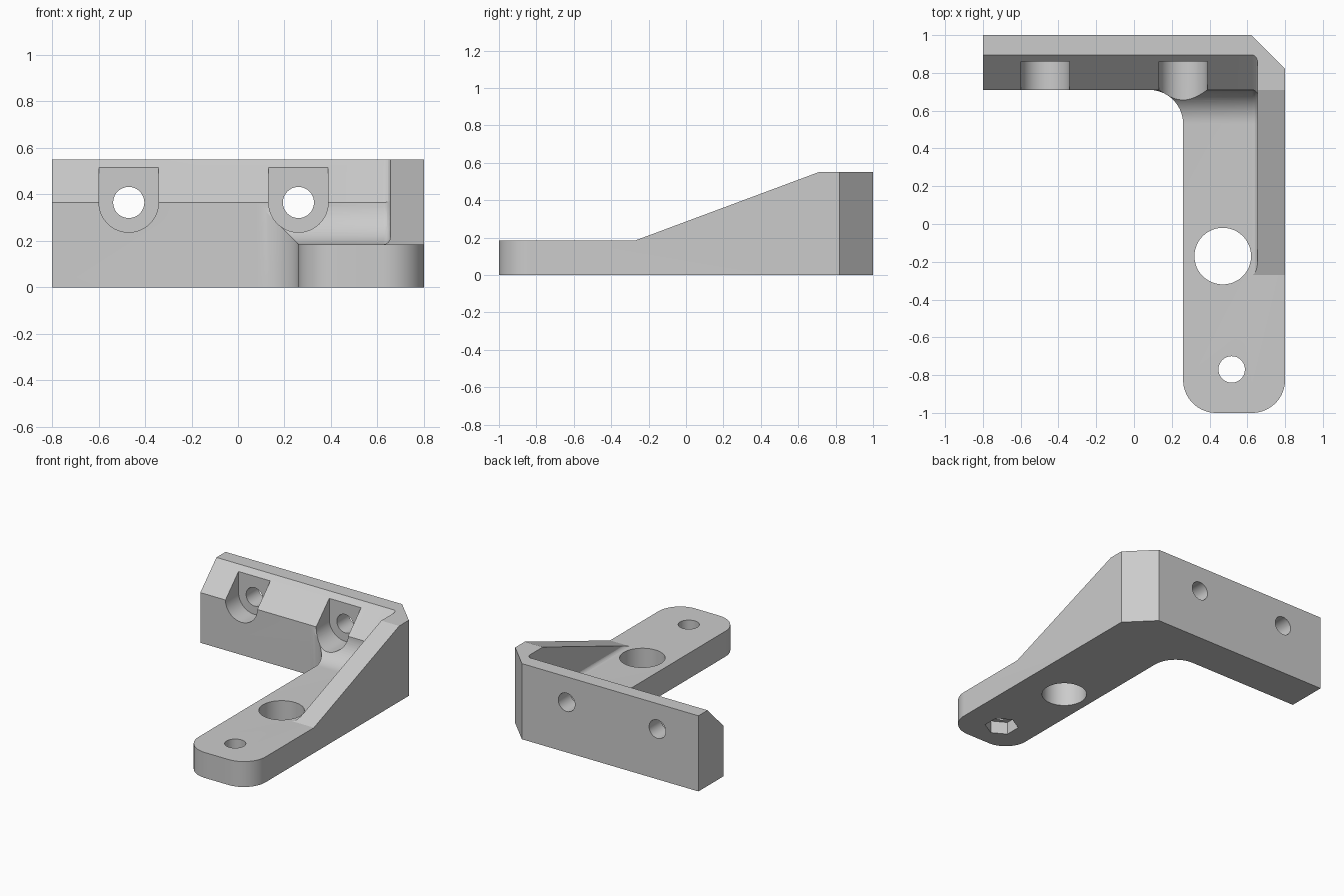
import bpy, bmesh, math
from mathutils import Vector

if "Cube" in bpy.data.objects:
    bpy.data.objects.remove(bpy.data.objects["Cube"])

HEIGHT, FLOOR, LEDGE = 0.55, 0.185, 0.365
FRONT_OF_BACK, INNER_X, FILLET = 0.71, 0.655, 0.18

grey = bpy.data.materials.new("plain grey")
grey.use_nodes = True
colour = (0.6, 0.6, 0.6, 1)
grey.diffuse_color = colour
grey.node_tree.nodes["Principled BSDF"].inputs["Base Color"].default_value = colour


def arc(cx, cy, r, start, end, steps=16):
    angles = [math.radians(start + (end - start) * i / steps) for i in range(steps + 1)]
    return [(cx + r * math.cos(a), cy + r * math.sin(a)) for a in angles]


def prism(name, points, axis, low, high, round_end=0):
    """Extrude a 2D outline along an axis, optionally rounding its high end."""
    place = {"x": lambda p, d: (d, *p), "y": lambda p, d: (p[0], d, p[1]),
             "z": lambda p, d: (*p, d)}[axis]
    bm = bmesh.new()
    face = bm.faces.new([bm.verts.new(place(p, low)) for p in points])
    ends = bmesh.ops.extrude_face_region(bm, geom=[face])["geom"]
    tops = [v for v in ends if isinstance(v, bmesh.types.BMVert)]
    bmesh.ops.translate(bm, verts=tops, vec=Vector(place((0, 0), high - low)))
    bmesh.ops.recalc_face_normals(bm, faces=bm.faces)
    if round_end:
        rim = [e for e in bm.edges if all(v in tops for v in e.verts)]
        bmesh.ops.bevel(bm, geom=rim, offset=round_end, segments=6,
                        profile=0.5, affect="EDGES")
    mesh = bpy.data.meshes.new(name)
    bm.to_mesh(mesh)
    bm.free()
    mesh.materials.append(grey)
    obj = bpy.data.objects.new(name, mesh)
    bpy.context.collection.objects.link(obj)
    return obj


def circle(x, y, r, sides=48, start=0):
    return arc(x, y, r, start, start + 360, sides)[:-1]


# L-shaped body with rounded foot, inner fillet and chamfered back corner
outline = [(-0.8, FRONT_OF_BACK)]
outline += arc(0.26 - FILLET, FRONT_OF_BACK - FILLET, FILLET, 90, 0)
outline += arc(0.435, -0.825, 0.175, 180, 270)
outline += arc(0.625, -0.825, 0.175, 270, 360)
outline += [(0.8, 0.82), (0.62, 1), (-0.8, 1)]
bracket = prism("angle_bracket", outline, "z", 0, HEIGHT)

# Sloping top of the side rib
cutters = [prism("rib_slope_cut", [(-1.2, FLOOR), (-0.27, FLOOR),
           (FRONT_OF_BACK, HEIGHT), (FRONT_OF_BACK, 1), (-1.2, 1)], "x", -1, 1)]

# Inner hollow: flat floor, filleted rise and sloped upper edge of the back plate
hollow = [(-1.2, FLOOR)]
hollow += arc(FRONT_OF_BACK - FILLET, FLOOR + FILLET, FILLET, 270, 360)
hollow += [(0.895, HEIGHT), (0.895, 1), (-1.2, 1)]
cutters.append(prism("hollow_cut", hollow, "x", -1, INNER_X, 0.03))

# Screw seats and their holes through the back plate
for x in (-0.47, 0.26):
    seat = arc(x, LEDGE, 0.128, 180, 360, 32) + [(x + 0.128, 1), (x - 0.128, 1)]
    cutters.append(prism("screw_seat_cut", seat, "y", 0.3, 0.86))
    cutters.append(prism("screw_hole_cut", circle(x, LEDGE, 0.067), "y", 0.3, 1.2))

# Large hole, small bolt hole and hexagonal nut recess under the foot
cutters.append(prism("large_hole_cut", circle(0.47, -0.17, 0.15), "z", -0.2, 1))
cutters.append(prism("bolt_hole_cut", circle(0.517, -0.77, 0.07), "z", -0.2, 1))
cutters.append(prism("nut_recess_cut", circle(0.517, -0.77, 0.113, 6, 30), "z", -0.2, 0.09))

# Carve the body
bpy.ops.object.select_all(action="DESELECT")
bpy.context.view_layer.objects.active = bracket
bracket.select_set(True)
for cutter in cutters:
    mod = bracket.modifiers.new(cutter.name, "BOOLEAN")
    mod.operation, mod.solver, mod.object = "DIFFERENCE", "EXACT", cutter
    bpy.ops.object.modifier_apply(modifier=mod.name)
    bpy.data.objects.remove(cutter)

bpy.ops.object.shade_smooth_by_angle(angle=math.radians(15))
